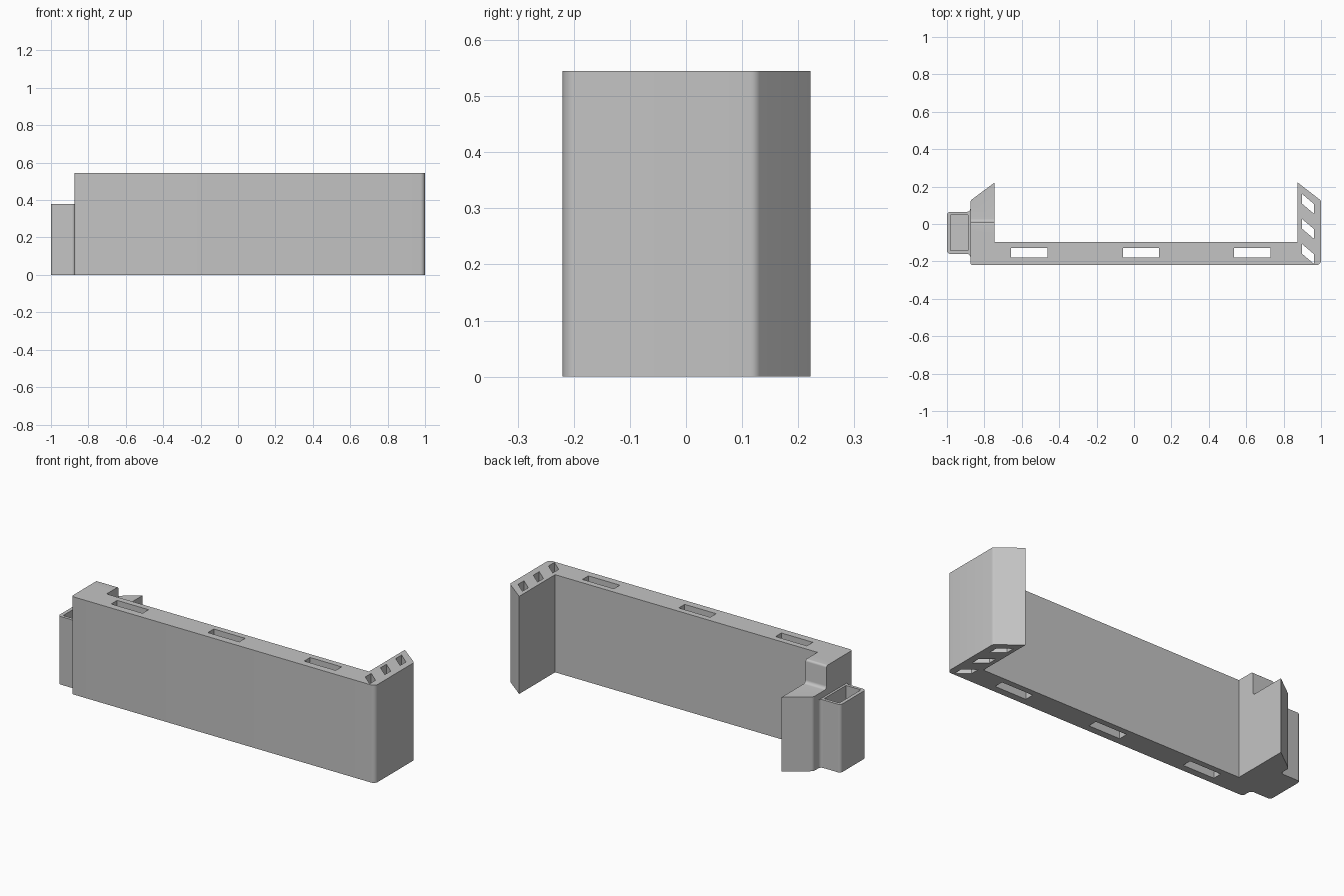
import bpy
import math
from mathutils import Vector, Matrix

cube = bpy.data.objects.get("Cube")
if cube:
    bpy.data.objects.remove(cube, do_unlink=True)

HEIGHT, BOX_TOP, ARM_TOP = 0.545, 0.38, 0.415

grey = bpy.data.materials.new("plain_grey")
grey.use_nodes = True
grey.diffuse_color = (0.55, 0.55, 0.55, 1)
grey.node_tree.nodes["Principled BSDF"].inputs["Base Color"].default_value = grey.diffuse_color


def rounded(corners, steps=6):
    """Turn (x, y, radius) corners into an outline with true arc fillets."""
    out = []
    for i, (x, y, r) in enumerate(corners):
        p = Vector((x, y))
        if r == 0:
            out.append(p)
            continue
        a = (Vector(corners[i - 1][:2]) - p).normalized()
        b = (Vector(corners[(i + 1) % len(corners)][:2]) - p).normalized()
        half = a.angle(b) / 2
        centre = p + (a + b).normalized() * (r / math.sin(half))
        start = p + a * (r / math.tan(half)) - centre
        end = p + b * (r / math.tan(half)) - centre
        turn = math.atan2(start.x * end.y - start.y * end.x, start.dot(end))
        out += [centre + Matrix.Rotation(turn * k / steps, 2) @ start for k in range(steps + 1)]
    return out


def prism(name, corners, low, high, along_x=False):
    """Extrude an outline along z, or a y-z outline along x."""
    pts = rounded(corners)
    n = len(pts)
    place = (lambda p, h: (h, p.x, p.y)) if along_x else (lambda p, h: (p.x, p.y, h))
    verts = [place(p, h) for h in (low, high) for p in pts]
    faces = [list(range(n))[::-1], list(range(n, 2 * n))]
    faces += [(i, (i + 1) % n, n + (i + 1) % n, n + i) for i in range(n)]
    mesh = bpy.data.meshes.new(name)
    mesh.from_pydata(verts, [], faces)
    mesh.materials.append(grey)
    obj = bpy.data.objects.new(name, mesh)
    bpy.context.collection.objects.link(obj)
    return obj


def select(obj):
    bpy.ops.object.select_all(action='DESELECT')
    obj.select_set(True)
    bpy.context.view_layer.objects.active = obj


def cut(target, cutter):
    cutter.hide_render = True
    mod = target.modifiers.new("cut", 'BOOLEAN')
    mod.operation, mod.solver, mod.object = 'DIFFERENCE', 'EXACT', cutter
    select(target)
    bpy.ops.object.modifier_apply(modifier=mod.name)
    bpy.data.objects.remove(cutter, do_unlink=True)


def rect(x0, x1, y0, y1, r=0):
    return [(x0, y0, r), (x1, y0, r), (x1, y1, r), (x0, y1, r)]


# U-shaped wall with two bevel-ended arms
body = prism("wall_with_arms", [
    (-0.875, -0.22, 0.015), (1, -0.22, 0.025), (1, 0.125, 0.02), (0.875, 0.222, 0),
    (0.875, -0.095, 0), (-0.745, -0.095, 0), (-0.745, 0.222, 0), (-0.875, 0.125, 0.02)],
    0, HEIGHT)

# Slots through the long wall
for x in (-0.56, 0.037, 0.632):
    cut(body, prism("wall_slot", rect(x - 0.097, x + 0.097, -0.18, -0.128), -0.1, 0.7))

# Slanted slots through the left arm
for y in (0.162, 0.028, -0.106):
    cut(body, prism("arm_slot", [
        (0.897, y - 0.052, 0), (0.962, y - 0.107, 0),
        (0.962, y - 0.055, 0), (0.897, y, 0)], -0.1, 0.7))

# Lowered step on the right arm, with rounded top and foot
cut(body, prism("arm_step", [
    (0.01, ARM_TOP, 0.018), (0.3, ARM_TOP, 0), (0.3, 0.7, 0), (-0.05, 0.7, 0),
    (-0.05, HEIGHT, 0), (0.01, HEIGHT, 0.012)], -0.95, -0.7, along_x=True))

# Open-topped side box, flaring into the arm
box = prism("side_box", [
    (-0.86, 0.085, 0), (-0.875, 0.085, 0), (-0.875, 0.065, 0.018), (-1, 0.065, 0.018),
    (-1, -0.16, 0.018), (-0.875, -0.16, 0.018), (-0.875, -0.18, 0), (-0.86, -0.18, 0)],
    0, BOX_TOP)
# Orient the clockwise outline before cutting
box.data.flip_normals()
cut(box, prism("box_pocket", rect(-0.98, -0.888, -0.143, 0.048), 0.03, 0.5))

for obj in (body, box):
    select(obj)
    bpy.ops.object.shade_smooth_by_angle(angle=math.radians(30))
